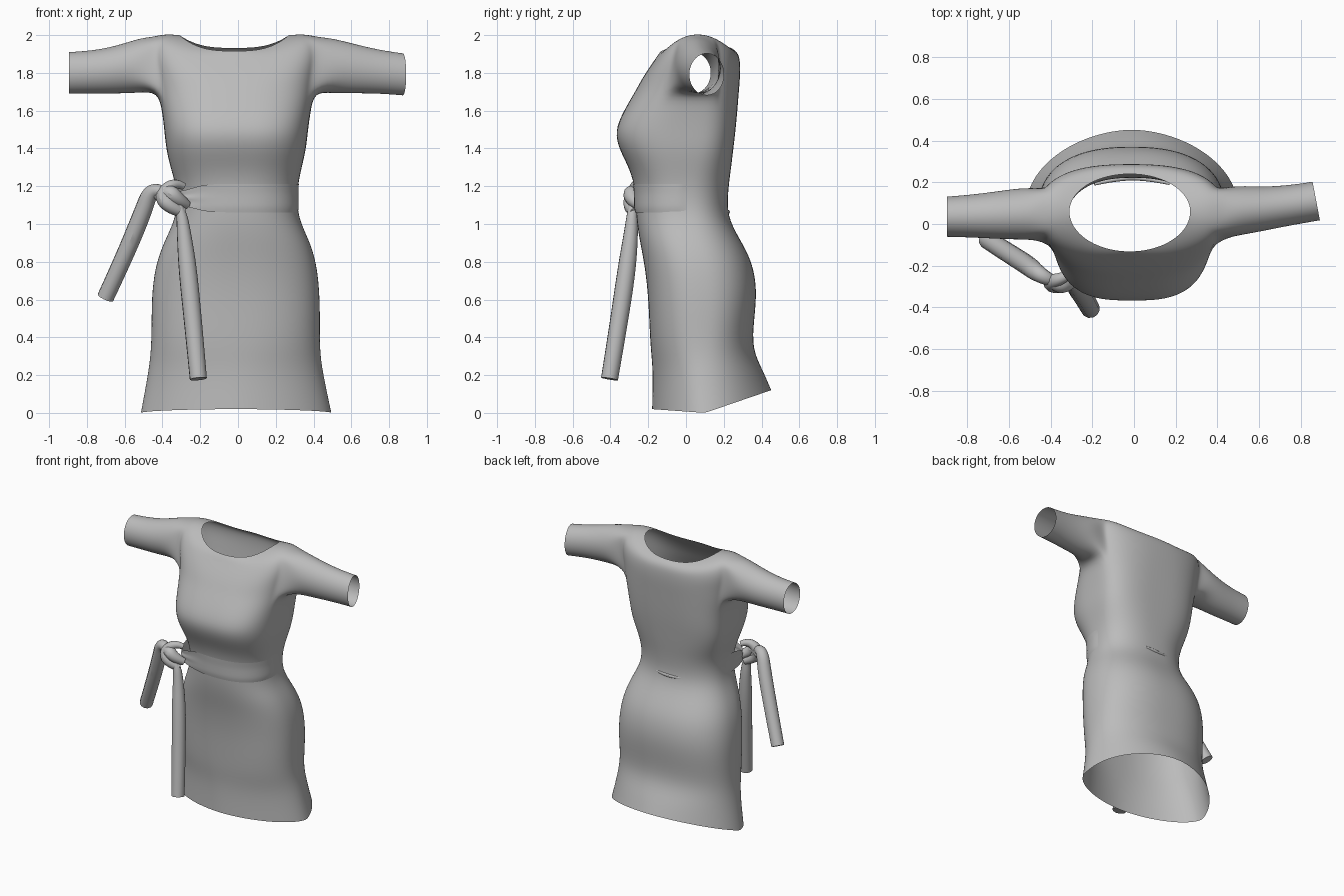
import bpy, bmesh, math
from mathutils import Vector

if "Cube" in bpy.data.objects:
    bpy.data.objects.remove(bpy.data.objects["Cube"])

N = 48      # points around the body
K = 3       # half width of the armhole in points

cloth = bpy.data.materials.new("grey cloth")
cloth.diffuse_color = (0.5, 0.5, 0.5, 1)
cloth.use_nodes = True
cloth.node_tree.nodes["Principled BSDF"].inputs["Base Color"].default_value = cloth.diffuse_color

# body sections: z, x min, x max, y front, y back, y of the widest point, squareness
BODY = [
    (0.00, -0.515, 0.495, -0.180, 0.452, 0.10, 1.85),
    (0.22, -0.474, 0.448, -0.174, 0.410, 0.09, 2.0),
    (0.34, -0.460, 0.433, -0.188, 0.348, 0.08, 2.25),
    (0.50, -0.458, 0.435, -0.195, 0.362, 0.08, 2.4),
    (0.65, -0.456, 0.432, -0.203, 0.377, 0.07, 2.4),
    (0.80, -0.433, 0.415, -0.222, 0.352, 0.05, 2.4),
    (0.92, -0.385, 0.375, -0.247, 0.285, 0.02, 2.4),
    (1.04, -0.325, 0.315, -0.265, 0.217, 0.00, 2.4),
    (1.18, -0.322, 0.312, -0.267, 0.223, 0.00, 2.4),
    (1.29, -0.355, 0.335, -0.297, 0.238, 0.01, 2.7),
    (1.39, -0.380, 0.360, -0.352, 0.250, 0.03, 2.9),
    (1.49, -0.390, 0.370, -0.380, 0.262, 0.04, 3.0),
    (1.60, -0.402, 0.385, -0.330, 0.272, 0.05, 2.9),
]
# yoke rows: half width, z side, y front, z front, y back, z back, squareness
YOKE = [
    (0.415, 1.70, -0.270, 1.70, 0.280, 1.70, 2.7),
    (0.430, 1.80, -0.238, 1.76, 0.286, 1.77, 2.6),
    (0.450, 1.90, -0.200, 1.82, 0.288, 1.83, 2.5),
    (0.440, 1.99, -0.165, 1.87, 0.284, 1.885, 2.35),
    (0.370, 2.007, -0.148, 1.897, 0.265, 1.916, 2.2),
    (0.290, 2.00, -0.132, 1.916, 0.240, 1.932, 2.0),
]
# sleeve stations: x, y centre, z centre, y radius, z radius
SLEEVES = {
    1: [(0.50, 0.065, 1.838, 0.122, 0.148), (0.62, 0.072, 1.822, 0.107, 0.132),
        (0.75, 0.090, 1.806, 0.098, 0.117), (0.873, 0.110, 1.792, 0.094, 0.113)],
    -1: [(-0.52, 0.050, 1.840, 0.128, 0.147), (-0.65, 0.043, 1.815, 0.116, 0.127),
         (-0.78, 0.038, 1.804, 0.104, 0.115), (-0.895, 0.035, 1.800, 0.098, 0.112)],
}


def spow(v, n):
    return math.copysign(abs(v) ** (2 / n), v)


def section(a, x0, x1, yf, yb, yc, n):
    """Point of a rounded-square ring at angle a."""
    depth = yb - yc if math.sin(a) > 0 else yc - yf
    return ((x0 + x1) / 2 + (x1 - x0) / 2 * spow(math.cos(a), n),
            yc + depth * spow(math.sin(a), n))


def body_at(z, a):
    for lo, hi in zip(BODY, BODY[1:]):
        if lo[0] <= z <= hi[0]:
            t = (z - lo[0]) / (hi[0] - lo[0])
            return section(a, *[p + (q - p) * t for p, q in zip(lo[1:], hi[1:])])


def finish(ob, levels=0):
    ob.data.materials.append(cloth)
    if levels:
        m = ob.modifiers.new("smooth", 'SUBSURF')
        m.levels = m.render_levels = levels
    if ob.type == 'MESH':
        for p in ob.data.polygons:
            p.use_smooth = True
    return ob


def mesh_object(name, bm, levels):
    bmesh.ops.recalc_face_normals(bm, faces=bm.faces)
    me = bpy.data.meshes.new(name)
    bm.to_mesh(me)
    bm.free()
    ob = bpy.data.objects.new(name, me)
    bpy.context.collection.objects.link(ob)
    return finish(ob, levels)


# dress: skirt, bodice, yoke and sleeves in one open shell
bm = bmesh.new()
rows = []
for i, (z, *s) in enumerate(BODY):
    row = []
    for j in range(N):
        x, y = section(math.tau * j / N, *s)
        h = z
        if i == 0:      # slanted hem, higher at the back
            h = 0.02 * (0.1 - y) / 0.28 if y < 0.1 else 0.12 * (y - 0.1) / 0.35
        row.append(bm.verts.new((x, y, h)))
    rows.append(row)
first = len(rows)
for i, (hw, zs, yf, zf, yb, zb, n) in enumerate(YOKE):
    row = []
    cx = -0.01 - 0.002 * i
    for j in range(N):
        a = math.tau * j / N
        x, y = section(a, cx - hw, cx + hw, yf, yb, 0.06, n)
        zm = zb if math.sin(a) > 0 else zf
        rise = abs(math.cos(a)) ** (1.5 + 0.3 * i)
        row.append(bm.verts.new((x, y, zm + (zs - zm) * rise)))
    rows.append(row)
for r in range(len(rows) - 1):
    for j in range(N):
        in_side = any((j - c + K) % N < 2 * K for c in (0, N // 2))
        if first <= r < first + 3 and in_side:
            continue    # armhole
        k = (j + 1) % N
        bm.faces.new((rows[r][j], rows[r][k], rows[r + 1][k], rows[r + 1][j]))

for side, stations in SLEEVES.items():
    c = 0 if side > 0 else N // 2
    at = lambda r, d: rows[first + r][(c + d) % N]
    loop = [at(0, d) for d in range(0, K + 1)] + [at(1, K), at(2, K)]
    loop += [at(3, d) for d in range(K, -K - 1, -1)] + [at(2, -K), at(1, -K)]
    loop += [at(0, d) for d in range(-K, 0)]
    for s, (x, yc, zc, ry, rz) in enumerate(stations):
        new = []
        for q in range(len(loop)):
            a = math.tau * q / len(loop) - math.pi / 2
            dy = side * ry * math.cos(a)
            slant = -0.19 * dy if side > 0 and s == 3 else 0
            new.append(bm.verts.new((x + slant, yc + dy, zc + rz * math.sin(a))))
        for q in range(len(loop)):
            p = (q + 1) % len(loop)
            bm.faces.new((loop[q], loop[p], new[p], new[q]))
        loop = new
mesh_object("dress", bm, 2)

# belt band over the front, gathered into the knot at the left
bm = bmesh.new()
grid = []
KNOT_ANGLE = -140
for c in range(41):
    deg = -180 * c / 40
    g = math.exp(-((deg - KNOT_ANGLE) / 18) ** 2)
    col = []
    for v in range(7):
        t = v / 6 - 0.5
        z = 1.137 + t * 0.15 * (1 - 0.5 * g)
        x, y = body_at(z, math.radians(deg))
        edge = 0.004 if v in (0, 6) or c in (0, 40) else 0.009
        fold = 0.008 * g * math.cos(t * 14)
        out = Vector((x, y, 0)).normalized() * (edge + 0.055 * g + fold)
        col.append(bm.verts.new((x + out.x, y + out.y, z)))
    grid.append(col)
for a, b in zip(grid, grid[1:]):
    for v in range(6):
        bm.faces.new((a[v], b[v], b[v + 1], a[v + 1]))
mesh_object("belt", bm, 1)


def tube(name, pts):
    """Smooth capped tube through (x, y, z, radius) points."""
    cu = bpy.data.curves.new(name, 'CURVE')
    cu.dimensions = '3D'
    cu.bevel_depth = 1
    cu.bevel_resolution = 4
    cu.use_fill_caps = True
    sp = cu.splines.new('NURBS')
    sp.points.add(len(pts) - 1)
    for p, (x, y, z, r) in zip(sp.points, pts):
        p.co = (x, y, z, 1)
        p.radius = r
    sp.order_u = 3
    sp.use_endpoint_u = True
    sp.resolution_u = 6
    ob = bpy.data.objects.new(name, cu)
    bpy.context.collection.objects.link(ob)
    bpy.context.view_layer.objects.active = ob
    ob.select_set(True)
    bpy.ops.object.convert(target='MESH')
    ob = bpy.context.view_layer.objects.active
    ob.data.materials.clear()
    finish(ob)
    bpy.ops.object.shade_smooth_by_angle()
    ob.select_set(False)


# hanging ties
tube("side_tie", [(-0.36, -0.28, 1.12, 0.025), (-0.40, -0.27, 1.18, 0.03),
                  (-0.465, -0.235, 1.175, 0.042), (-0.505, -0.20, 1.06, 0.048),
                  (-0.60, -0.14, 0.83, 0.047), (-0.702, -0.075, 0.61, 0.045)])
tube("front_tie", [(-0.33, -0.28, 1.12, 0.02), (-0.300, -0.285, 1.07, 0.026),
                   (-0.287, -0.29, 0.96, 0.038), (-0.265, -0.315, 0.75, 0.050),
                   (-0.235, -0.36, 0.45, 0.048), (-0.21, -0.405, 0.18, 0.046)])
# knot strands
tube("knot_wrap", [(-0.29, -0.23, 1.20, 0.02), (-0.34, -0.26, 1.225, 0.026),
                   (-0.41, -0.28, 1.15, 0.040), (-0.36, -0.30, 1.09, 0.040),
                   (-0.29, -0.27, 1.06, 0.028)])
tube("knot_cross", [(-0.43, -0.25, 1.14, 0.025), (-0.37, -0.29, 1.18, 0.042),
                    (-0.32, -0.29, 1.13, 0.040), (-0.27, -0.25, 1.10, 0.025)])
# small waist fold at the back
tube("back_fold", [(-0.19, 0.190, 1.075, 0.006), (-0.08, 0.220, 1.06, 0.012),
                   (0.06, 0.221, 1.065, 0.012), (0.17, 0.193, 1.075, 0.006)])
